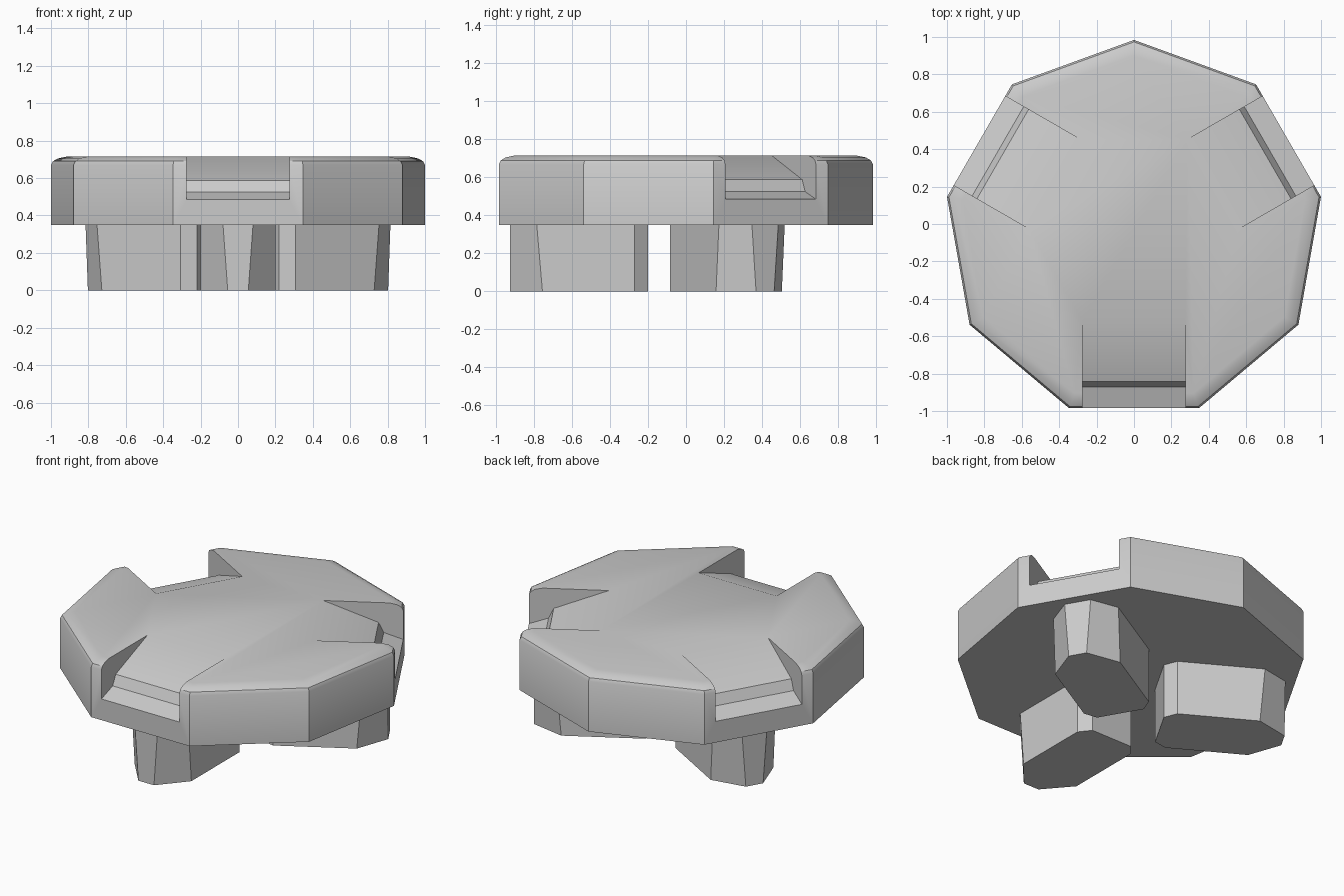
import bpy, bmesh
from math import sin, cos, radians
from mathutils import Matrix, Vector

old = bpy.data.objects.get("Cube")
if old:
    bpy.data.objects.remove(old, do_unlink=True)

CENTRE = Vector((0, -0.031, 0))
RADIUS = 1.015          # corner radius of the nine-sided body
NOTCH_HALF = 0.275
BASE, RIM, TOP = 0.35, 0.67, 0.715

grey = bpy.data.materials.new("plain grey")
grey.use_nodes = True
grey.diffuse_color = (0.6, 0.6, 0.6, 1)
grey.node_tree.nodes["Principled BSDF"].inputs["Base Color"].default_value = grey.diffuse_color


def make_object(name, bm):
    bmesh.ops.recalc_face_normals(bm, faces=bm.faces)
    mesh = bpy.data.meshes.new(name)
    bm.to_mesh(mesh)
    bm.free()
    mesh.materials.append(grey)
    obj = bpy.data.objects.new(name, mesh)
    bpy.context.collection.objects.link(obj)
    return obj


def loft(bm, rings):
    """Skin closed rings of points and cap both ends."""
    loops = [[bm.verts.new(p) for p in ring] for ring in rings]
    for a, b in zip(loops, loops[1:]):
        for i in range(len(a)):
            j = (i + 1) % len(a)
            bm.faces.new((a[i], a[j], b[j], b[i]))
    bm.faces.new(loops[0])
    bm.faces.new(loops[-1])


def spoke(angle):
    """Turn a part built along +x outwards to the given angle."""
    return Matrix.Translation(CENTRE) @ Matrix.Rotation(radians(angle), 4, "Z")


def nonagon(inset, z):
    r = RADIUS - inset / cos(radians(20))
    angles = [radians(90 + 40 * k) for k in range(9)]
    return [CENTRE + Vector((r * cos(a), r * sin(a), z)) for a in angles]


def smooth(obj):
    bpy.ops.object.select_all(action="DESELECT")
    obj.select_set(True)
    bpy.context.view_layer.objects.active = obj
    bpy.ops.object.shade_smooth_by_angle(angle=radians(30))


# Body with a softly rounded upper rim
bm = bmesh.new()
rim = [(0, BASE), (0, RIM), (0.01, 0.69), (0.035, 0.705), (0.08, TOP)]
loft(bm, [nonagon(inset, z) for inset, z in rim])
body = make_object("body", bm)

# Three sloping notches cut from the rim
notch = [(0.271, 0.8), (0.489, TOP), (0.81, 0.588), (0.84, 0.525),
         (0.954, 0.485), (1.1, 0.434), (1.1, 0.8)]
bm = bmesh.new()
for angle in (30, 150, 270):
    loft(bm, [[spoke(angle) @ Vector((r, side * NOTCH_HALF, z)) for r, z in notch]
              for side in (-1, 1)])
cutter = make_object("notch_cutter", bm)
cutter.hide_render = True

cut = body.modifiers.new("notches", "BOOLEAN")
cut.operation = "DIFFERENCE"
cut.solver = "EXACT"
cut.object = cutter
bpy.context.view_layer.objects.active = body
bpy.ops.object.modifier_apply(modifier=cut.name)
bpy.data.objects.remove(cutter, do_unlink=True)
smooth(body)


# Eight-sided feet whose outer tips narrow towards the floor
def foot_ring(matrix, shoulder, tip, z):
    half = [(0.17, 0.145), (0.24, 0.2), (shoulder, 0.2), (0.895, tip)]
    outline = half + [(r, -t) for r, t in reversed(half)]
    return [matrix @ Vector((r, t, z)) for r, t in outline]


for name, angle in (("left_foot", 30), ("right_foot", 150), ("front_foot", 270)):
    bm = bmesh.new()
    m = spoke(angle)
    loft(bm, [foot_ring(m, 0.725, 0.055, 0), foot_ring(m, 0.755, 0.08, BASE)])
    make_object(name, bm)
